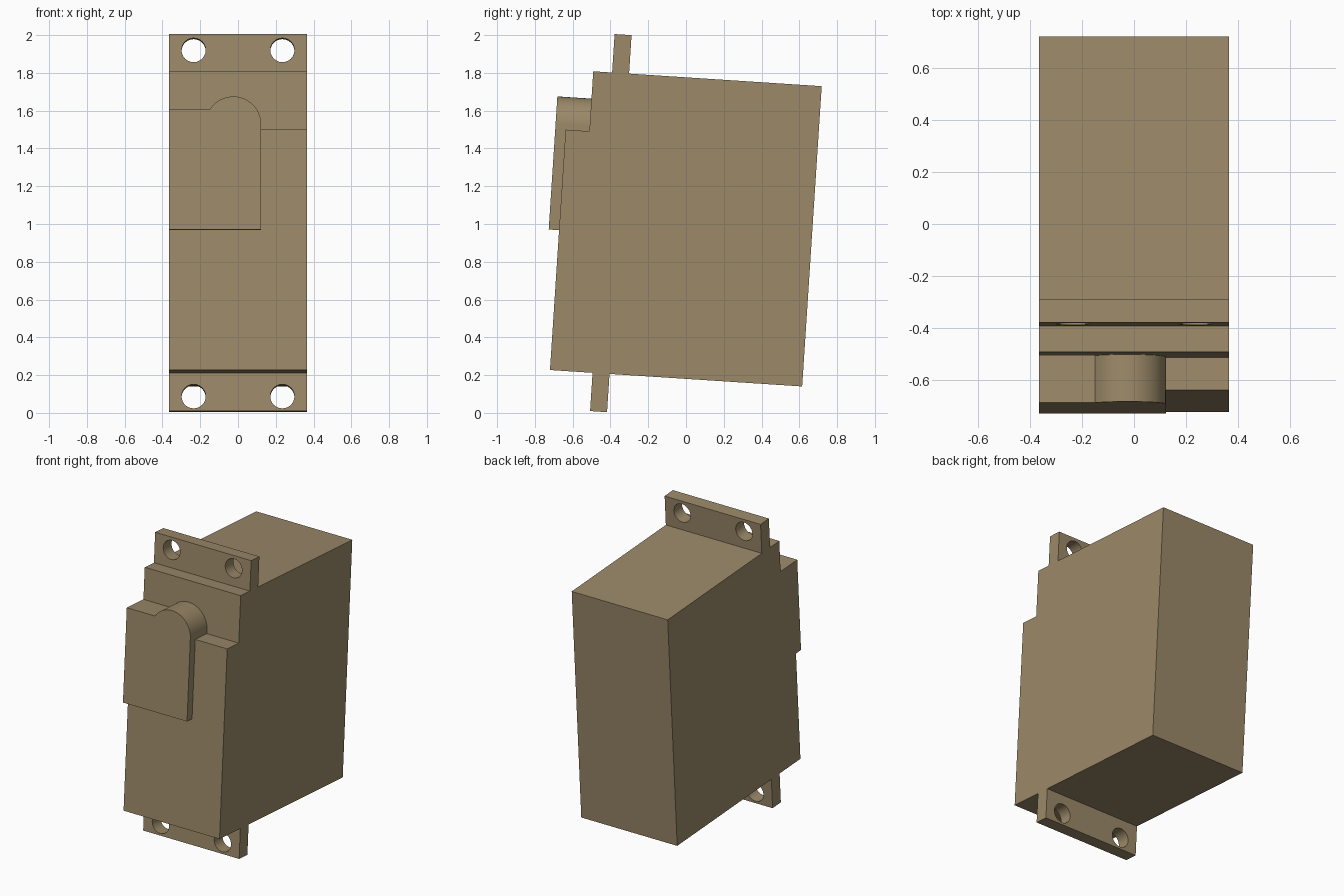
import bpy, bmesh, math
from mathutils import Matrix, Vector

cube = bpy.data.objects.get("Cube")
if cube:
    bpy.data.objects.remove(cube, do_unlink=True)

# One flat tan for the whole model
tan = bpy.data.materials.new("tan")
tan.use_nodes = True
COLOUR = (0.33, 0.25, 0.14, 1)
tan.diffuse_color = COLOUR
tan.node_tree.nodes["Principled BSDF"].inputs["Base Color"].default_value = COLOUR

# The housing leans back slightly about its lower rear edge
LEAN = Matrix.Translation((0, 0.615, 0.14)) @ Matrix.Rotation(-0.065, 4, 'X')
HALF = 0.364          # half width
HEIGHT = 1.593        # housing height
FRONT, RECESS = -1.338, -1.212
STEP = 1.275          # height of the front ledge


def prism(name, points, direction):
    """Extrude a closed outline of 3D points along a direction."""
    bm = bmesh.new()
    face = bm.faces.new([bm.verts.new(p) for p in points])
    new = bmesh.ops.extrude_face_region(bm, geom=[face])["geom"]
    bmesh.ops.translate(bm, vec=Vector(direction),
                        verts=[v for v in new if isinstance(v, bmesh.types.BMVert)])
    bmesh.ops.recalc_face_normals(bm, faces=bm.faces)
    mesh = bpy.data.meshes.new(name)
    bm.to_mesh(mesh)
    bm.free()
    obj = bpy.data.objects.new(name, mesh)
    bpy.context.collection.objects.link(obj)
    obj.matrix_world = LEAN
    mesh.materials.append(tan)
    return obj


def front_prism(name, outline, y0, y1):
    """Extrude an x-z outline from y0 to y1."""
    return prism(name, [(x, y0, z) for x, z in outline], (0, y1 - y0, 0))


def arc(cx, cz, r, start, end, n):
    angles = [start + (end - start) * i / n for i in range(n + 1)]
    return [(cx + r * math.cos(a), cz + r * math.sin(a)) for a in angles]


def smooth(obj):
    bpy.ops.object.select_all(action='DESELECT')
    obj.select_set(True)
    bpy.context.view_layer.objects.active = obj
    bpy.ops.object.shade_smooth_by_angle(angle=math.radians(30))


# Housing with a stepped front
side = [(0, 0), (0, HEIGHT), (RECESS, HEIGHT), (RECESS, STEP), (FRONT, STEP), (FRONT, 0)]
prism("housing", [(-HALF, y, z) for y, z in side], (2 * HALF, 0, 0))

# Raised gear cover with a rounded top
cx, cz, r, shoulder = -0.025, 1.301, 0.147, 1.378
cover = [(-HALF, 0.742), (cx + r, 0.742)]
cover += arc(cx, cz, r, 0, math.pi - math.asin((shoulder - cz) / r), 20)
cover += [(-HALF, shoulder)]
smooth(front_prism("gear_cover", cover, -1.393, RECESS))

# Mounting tabs, each drilled with two screw holes
for name, low, high, hole_z in (("upper_tab", HEIGHT, 1.797, 1.712),
                                ("lower_tab", -0.203, 0, -0.125)):
    tab = front_prism(name, [(-HALF, low), (HALF, low), (HALF, high), (-HALF, high)],
                      -1.112, -1.022)
    for x in (-0.235, 0.235):
        cutter = front_prism("hole_cutter", arc(x, hole_z, 0.064, 0, math.tau * 23 / 24, 23),
                             -1.2, -0.9)
        cutter.hide_render = True
        cut = tab.modifiers.new("hole", 'BOOLEAN')
        cut.operation, cut.solver, cut.object = 'DIFFERENCE', 'EXACT', cutter
        bpy.context.view_layer.objects.active = tab
        bpy.ops.object.modifier_apply(modifier=cut.name)
        bpy.data.objects.remove(cutter, do_unlink=True)
    smooth(tab)
